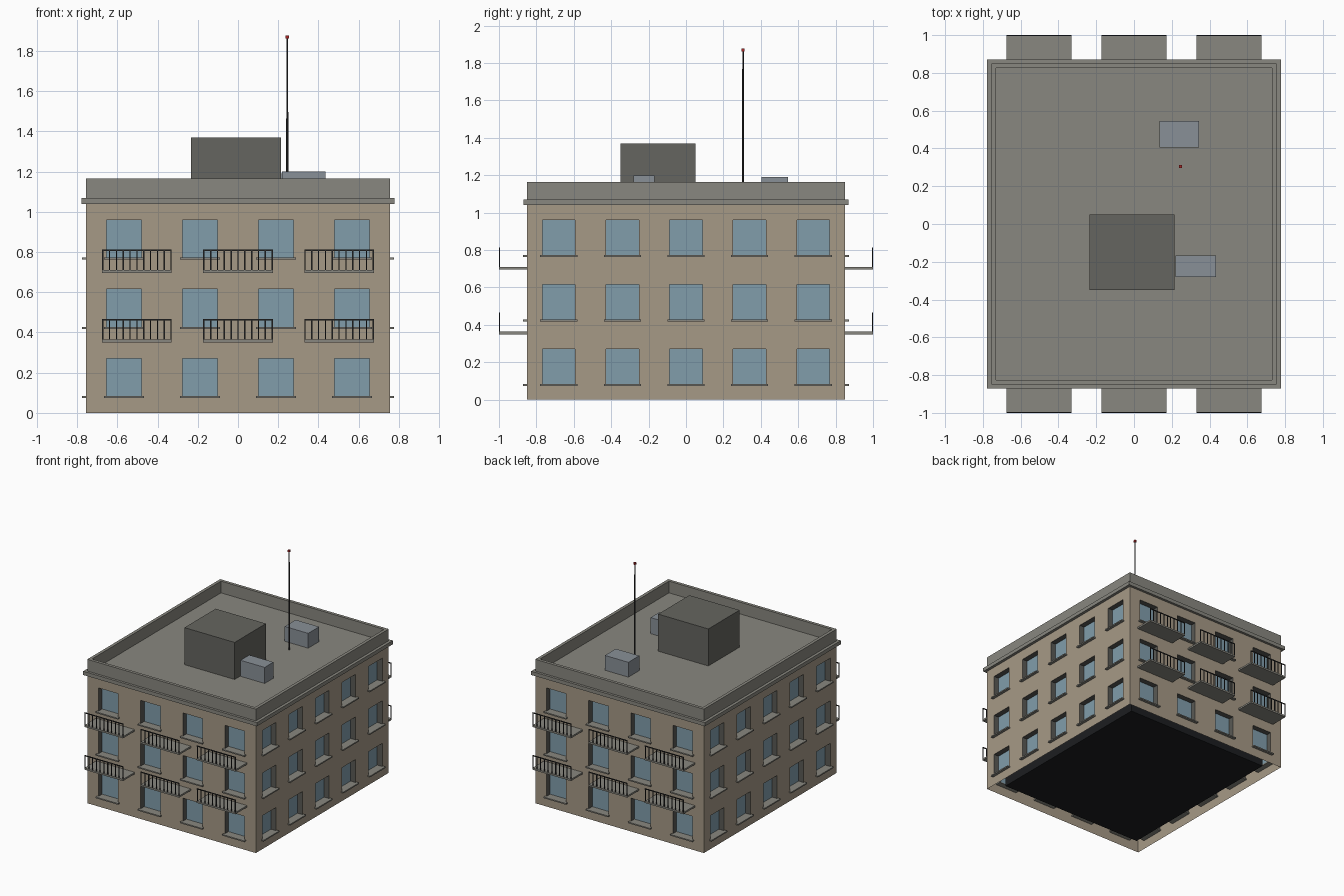
import bpy, bmesh
from math import pi
from mathutils import Matrix, Vector

if "Cube" in bpy.data.objects:
    bpy.data.objects.remove(bpy.data.objects["Cube"])

HX, HY, WALL_TOP, ROOF = 0.755, 0.85, 1.04, 1.07
WIN_W, WIN_H, DEPTH = 0.175, 0.19, 0.045
SILL_Z = [0.08, 0.425, 0.77]


def material(name, rgb):
    m = bpy.data.materials.new(name)
    m.diffuse_color = (*rgb, 1)
    m.use_nodes = True
    m.node_tree.nodes["Principled BSDF"].inputs["Base Color"].default_value = m.diffuse_color
    return m


PLASTER = material("plaster", (0.38, 0.32, 0.24))
CONCRETE = material("concrete", (0.25, 0.245, 0.215))
GLASS = material("glass", (0.22, 0.34, 0.41))
DARK = material("dark_metal", (0.03, 0.03, 0.03))
FRAME = material("reveal_grey", (0.10, 0.10, 0.09))
HOUSE = material("roof_house_grey", (0.13, 0.13, 0.115))
UNIT = material("unit_grey", (0.25, 0.28, 0.31))
CORE = material("core_black", (0.012, 0.013, 0.015))
RED = material("lamp_red", (0.4, 0.02, 0.02))


def finish(name, bm, mat):
    me = bpy.data.meshes.new(name)
    bm.to_mesh(me)
    bm.free()
    me.materials.append(mat)
    ob = bpy.data.objects.new(name, me)
    bpy.context.collection.objects.link(ob)
    return ob


def add_box(bm, x, y, z, mtx=Matrix()):
    lo, hi = Vector((x[0], y[0], z[0])), Vector((x[1], y[1], z[1]))
    size = Matrix.Diagonal((*(hi - lo), 1))
    bmesh.ops.create_cube(bm, size=1, matrix=mtx @ Matrix.Translation((lo + hi) / 2) @ size)


def box(name, x, y, z, mat):
    bm = bmesh.new()
    add_box(bm, x, y, z)
    return finish(name, bm, mat)


def quad(bm, pts, mtx):
    bm.faces.new([bm.verts.new(mtx @ Vector(p)) for p in pts])


# Four facades: local x runs along the wall, local -y points outward
facades = [(0, HX, HY, 4), (pi / 2, HY, HX, 5), (pi, HX, HY, 4), (-pi / 2, HY, HX, 5)]
walls, panes, reveals, sills = (bmesh.new() for _ in range(4))
for angle, half, dist, count in facades:
    mtx = Matrix.Rotation(angle, 4, 'Z') @ Matrix.Translation((0, -dist, 0))
    centres = [half * (2 * (i + 0.5) / count - 1) for i in range(count)]
    xs = [-half] + [c + s * WIN_W / 2 for c in centres for s in (-1, 1)] + [half]
    zs = [0] + [z + h for z in SILL_Z for h in (0, WIN_H)] + [WALL_TOP]
    for i in range(len(xs) - 1):
        for k in range(len(zs) - 1):
            a, b, c, d = xs[i], xs[i + 1], zs[k], zs[k + 1]
            rect = [(a, c), (b, c), (b, d), (a, d)]
            if not (i % 2 and k % 2):
                quad(walls, [(p, 0, q) for p, q in rect], mtx)
                continue
            # Window opening: recessed glass, four reveals and a sill
            quad(panes, [(p, DEPTH, q) for p, q in rect], mtx)
            for n in range(4):
                (p, q), (r, s) = rect[n], rect[(n + 1) % 4]
                quad(reveals, [(p, 0, q), (p, DEPTH, q), (r, DEPTH, s), (r, 0, s)], mtx)
            add_box(sills, (a - 0.012, b + 0.012), (-0.022, DEPTH), (c - 0.007, c + 0.003), mtx)
bmesh.ops.remove_doubles(walls, verts=walls.verts, dist=1e-4)
finish("walls", walls, PLASTER)
finish("window_glass", panes, GLASS)
finish("window_reveals", reveals, FRAME)
finish("window_sills", sills, CONCRETE)

# Dark inner core, open gap to the walls underneath
box("inner_core", (-HX + 0.1, HX - 0.1), (-HY + 0.1, HY - 0.1), (0.02, WALL_TOP), CORE)

# Roof slab with cornice overhang, and parapet
box("roof_cornice", (-0.778, 0.778), (-0.87, 0.87), (WALL_TOP, ROOF), CONCRETE)
parapet, t, pz = bmesh.new(), 0.025, (ROOF, 1.165)
for s in (-1, 1):
    add_box(parapet, (-HX, HX), sorted((s * HY, s * (HY - t))), pz)
    add_box(parapet, sorted((s * HX, s * (HX - t))), (-HY + t, HY - t), pz)
finish("parapet", parapet, CONCRETE)

# Balconies on front and back
slabs, rails = bmesh.new(), bmesh.new()
for angle in (0, pi):
    mtx = Matrix.Rotation(angle, 4, 'Z')
    for cx in (-0.503, 0, 0.503):
        for z in (0.35, 0.696):
            w = 0.173
            add_box(slabs, (cx - w, cx + w), (-1, -HY), (z, z + 0.014), mtx)
            add_box(rails, (cx - w, cx + w), (-1, -0.994), (z + 0.11, z + 0.117), mtx)
            for i in range(11):
                bx = cx + (w - 0.003) * (i / 5 - 1)
                add_box(rails, (bx - 0.003, bx + 0.003), (-0.999, -0.994), (z + 0.014, z + 0.11), mtx)
finish("balcony_slabs", slabs, CONCRETE)
finish("balcony_railings", rails, DARK)

# Rooftop items
box("stair_house", (-0.235, 0.215), (-0.35, 0.05), (ROOF, 1.37), HOUSE)
box("roof_unit_front", (0.22, 0.435), (-0.28, -0.168), (ROOF, 1.2), UNIT)
box("roof_unit_back", (0.135, 0.345), (0.405, 0.545), (ROOF, 1.19), UNIT)
mast = bmesh.new()
bmesh.ops.create_cone(mast, cap_ends=True, segments=8, radius1=0.006, radius2=0.004, depth=0.8,
                      matrix=Matrix.Translation((0.245, 0.305, ROOF + 0.4)))
finish("mast", mast, DARK)
box("mast_lamp", (0.237, 0.253), (0.297, 0.313), (1.862, 1.878), RED)
